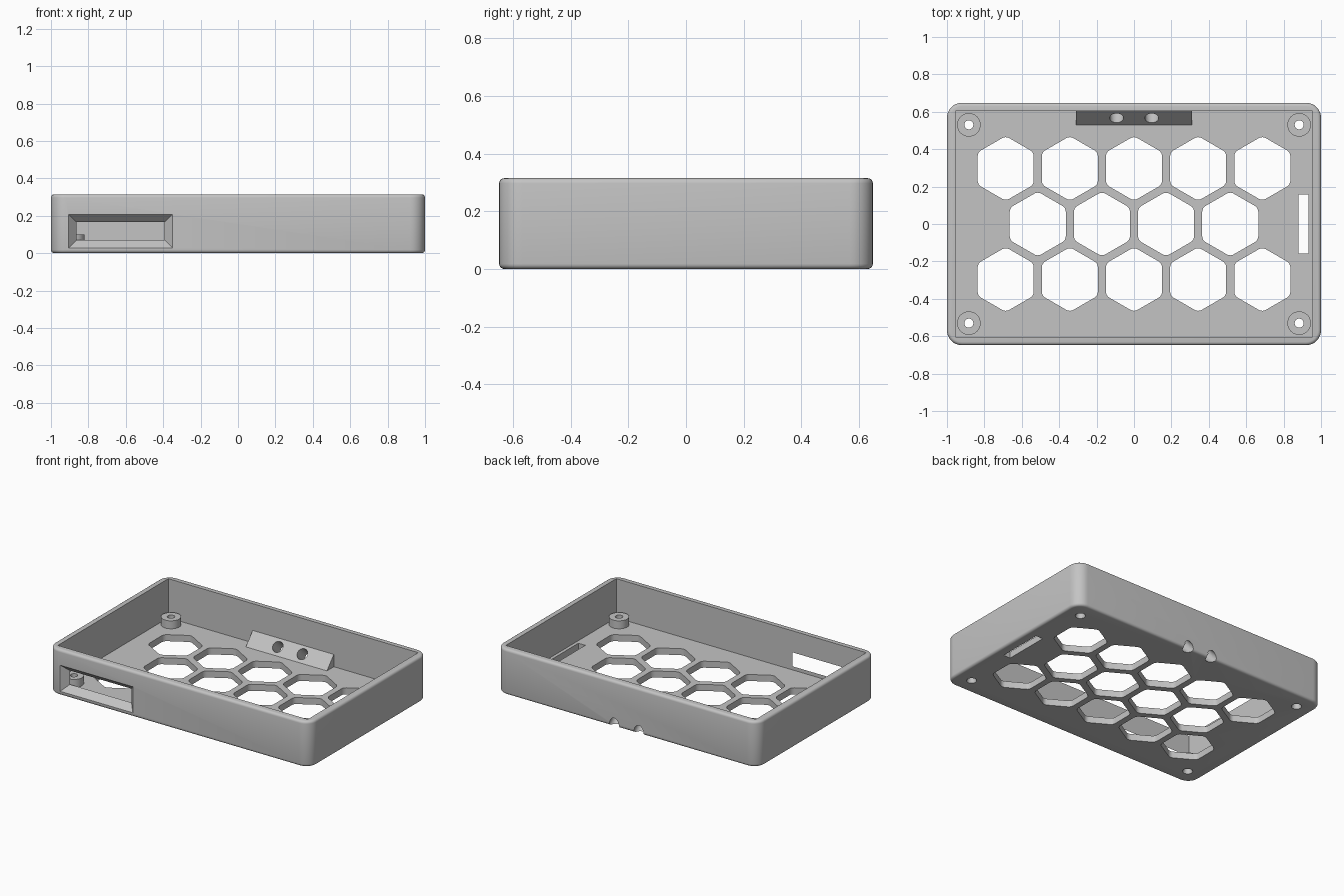
import bpy, bmesh, math
from mathutils import Matrix, Vector

cube = bpy.data.objects.get("Cube")
if cube:
    bpy.data.objects.remove(cube, do_unlink=True)

HX, HY, HEIGHT = 1.0, 0.648, 0.315
WALL, FLOOR, POST_TOP = 0.045, 0.045, 0.1

grey = bpy.data.materials.new("light grey plastic")
grey.use_nodes = True
colour = (0.55, 0.55, 0.55, 1)
grey.diffuse_color = colour
grey.node_tree.nodes["Principled BSDF"].inputs["Base Color"].default_value = colour


def finish(bm, name):
    bmesh.ops.recalc_face_normals(bm, faces=bm.faces)
    mesh = bpy.data.meshes.new(name)
    bm.to_mesh(mesh)
    bm.free()
    mesh.materials.append(grey)
    obj = bpy.data.objects.new(name, mesh)
    bpy.context.collection.objects.link(obj)
    return obj


def box_mesh(low, high):
    bm = bmesh.new()
    bmesh.ops.create_cube(bm, size=1)
    low, high = Vector(low), Vector(high)
    for v in bm.verts:
        v.co = [(a + b) / 2 + c * (b - a) for a, b, c in zip(low, high, v.co)]
    return bm


def prism(name, points, direction, corner=0):
    """Extrude a closed outline, optionally rounding its corners."""
    bm = bmesh.new()
    face = bm.faces.new([bm.verts.new(p) for p in points])
    ext = bmesh.ops.extrude_face_region(bm, geom=[face], use_keep_orig=True)
    moved = [g for g in ext["geom"] if isinstance(g, bmesh.types.BMVert)]
    bmesh.ops.translate(bm, vec=direction, verts=moved)
    if corner:
        along = Vector(direction).normalized()
        sides = [e for e in bm.edges
                 if abs((e.verts[0].co - e.verts[1].co).normalized().dot(along)) > 0.9]
        bmesh.ops.bevel(bm, geom=sides, offset=corner, segments=4,
                        profile=0.5, affect="EDGES")
    return finish(bm, name)


def rod(name, centre, r1, r2, depth, tilt=0):
    bm = bmesh.new()
    bmesh.ops.create_cone(bm, cap_ends=True, segments=32, radius1=r1, radius2=r2,
                          depth=depth,
                          matrix=Matrix.Translation(centre) @ Matrix.Rotation(tilt, 4, "X"))
    return finish(bm, name)


def cut(cutter, *targets):
    cutter.hide_render = True
    for target in targets:
        mod = target.modifiers.new("cut", "BOOLEAN")
        mod.operation, mod.solver, mod.object = "DIFFERENCE", "EXACT", cutter
        bpy.context.view_layer.objects.active = target
        bpy.ops.object.modifier_apply(modifier=mod.name)
    bpy.data.objects.remove(cutter, do_unlink=True)


# Case shell: rounded upright corners, then softened top and bottom rims
bm = box_mesh((-HX, -HY, 0), (HX, HY, HEIGHT))
upright = [e for e in bm.edges if abs(e.verts[0].co.z - e.verts[1].co.z) > 0.1]
bmesh.ops.bevel(bm, geom=upright, offset=0.08, segments=8, profile=0.5, affect="EDGES")
rims = [e for e in bm.edges if abs(e.verts[0].co.z - e.verts[1].co.z) < 0.01]
bmesh.ops.bevel(bm, geom=rims, offset=0.018, segments=4, profile=0.5, affect="EDGES")
case = finish(bm, "case_shell")
cut(finish(box_mesh((WALL - HX, WALL - HY, FLOOR), (HX - WALL, HY - WALL, 1)), "cavity"), case)

# Honeycomb vents in the floor
for row, count in ((-1, 5), (0, 4), (1, 5)):
    for i in range(count):
        cx, cy = (i - (count - 1) / 2) * 0.343, row * 0.297
        hexagon = [(cx + 0.173 * math.sin(k * math.pi / 3),
                    cy + 0.173 * math.cos(k * math.pi / 3), -0.1) for k in range(6)]
        cut(prism("vent", hexagon, (0, 0, 0.2), 0.02), case)

# Cable slot in the floor
cut(finish(box_mesh((0.88, -0.158, -0.1), (0.933, 0.158, 0.1)), "slot"), case)

# Flared window through the front wall
bm = box_mesh((-0.905, -HY - 0.01, 0.028), (-0.35, -HY + WALL + 0.01, 0.208))
for v in bm.verts:
    inset = (v.co.y + HY) * 0.93
    v.co.x += inset if v.co.x < -0.6 else -inset
    v.co.z += inset if v.co.z < 0.1 else -inset
cut(finish(bm, "window"), case)

# Screw posts with through holes
parts = [case]
for sx, side in ((-1, "right"), (1, "left")):
    for sy, end in ((-1, "front"), (1, "back")):
        x, y = sx * 0.883, sy * 0.53
        post = rod(f"{end}_{side}_screw_post", (x, y, (FLOOR + POST_TOP) / 2),
                   0.063, 0.063, POST_TOP - FLOOR)
        cut(rod("hole", (x, y, 0), 0.024, 0.024, 0.4), case, post)
        cut(rod("countersink", (x, y, 0.01), 0.035, 0.024, 0.04), case)
        parts.append(post)

# Sloped cable block against the back wall, with two slanted holes
back = HY - WALL
profile = [(-0.31, 0.528, FLOOR), (-0.31, back, FLOOR), (-0.31, back, FLOOR + 0.085)]
block = prism("cable_block", profile, (0.62, 0, 0))
for x in (-0.093, 0.095):
    cut(rod("cable_hole", (x, 0.61, 0.045), 0.037, 0.037, 0.5, math.pi / 4), case, block)
parts.append(block)

# Smooth rounded surfaces, crisp edges
bpy.ops.object.select_all(action="DESELECT")
for part in parts:
    part.select_set(True)
bpy.context.view_layer.objects.active = case
bpy.ops.object.shade_smooth_by_angle(angle=math.radians(30))
